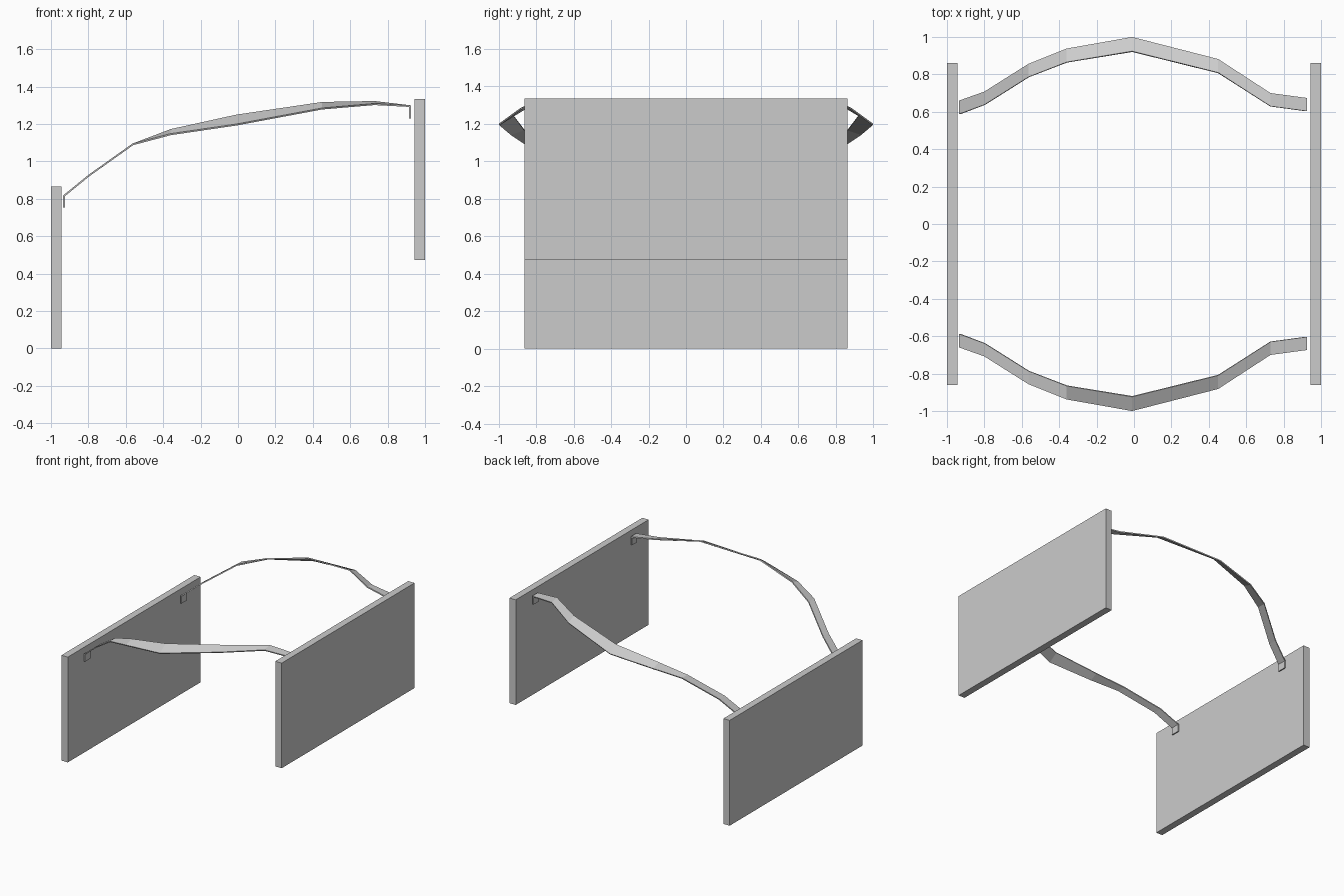
import bpy
import bmesh

if "Cube" in bpy.data.objects:
    bpy.data.objects.remove(bpy.data.objects["Cube"])


def panel(name, x0, x1, z0, z1, half_y):
    """Flat rectangular board facing along x."""
    bm = bmesh.new()
    bmesh.ops.create_cube(bm, size=1)
    for v in bm.verts:
        v.co.x = x1 if v.co.x > 0 else x0
        v.co.y *= 2 * half_y
        v.co.z = z1 if v.co.z > 0 else z0
    return finish(name, bm)


def finish(name, bm):
    me = bpy.data.meshes.new(name)
    bm.to_mesh(me)
    bm.free()
    ob = bpy.data.objects.new(name, me)
    bpy.context.collection.objects.link(ob)
    return ob


# Strap stations: x, inner y, outer y, inner z, outer z
STRAP = [
    (-0.935, 0.588, 0.660, 0.755, 0.755),
    (-0.935, 0.588, 0.660, 0.818, 0.818),
    (-0.80, 0.638, 0.708, 0.928, 0.928),
    (-0.565, 0.786, 0.856, 1.095, 1.095),
    (-0.36, 0.866, 0.938, 1.173, 1.149),
    (-0.01, 0.924, 1.000, 1.250, 1.200),
    (0.45, 0.810, 0.882, 1.318, 1.286),
    (0.73, 0.630, 0.700, 1.323, 1.310),
    (0.924, 0.604, 0.674, 1.300, 1.300),
    (0.924, 0.604, 0.674, 1.230, 1.230),
]


def strap(name, side):
    """Twisted ribbon with a bent-down tab at each end."""
    bm = bmesh.new()
    rows = [(bm.verts.new((x, side * yi, zi)), bm.verts.new((x, side * yo, zo)))
            for x, yi, yo, zi, zo in STRAP]
    for a, b in zip(rows, rows[1:]):
        quad = [a[0], b[0], b[1], a[1]]
        bm.faces.new(quad if side > 0 else quad[::-1])
    ob = finish(name, bm)
    mod = ob.modifiers.new("thickness", 'SOLIDIFY')
    mod.thickness = 0.009
    mod.offset = -1
    mod.use_even_offset = True
    return ob


# Low and high boards
panel("low_panel", -1.0, -0.943, 0.0, 0.865, 0.862)
panel("high_panel", 0.943, 1.0, 0.472, 1.335, 0.862)

# Shoulder straps
strap("back_strap", 1)
strap("front_strap", -1)
